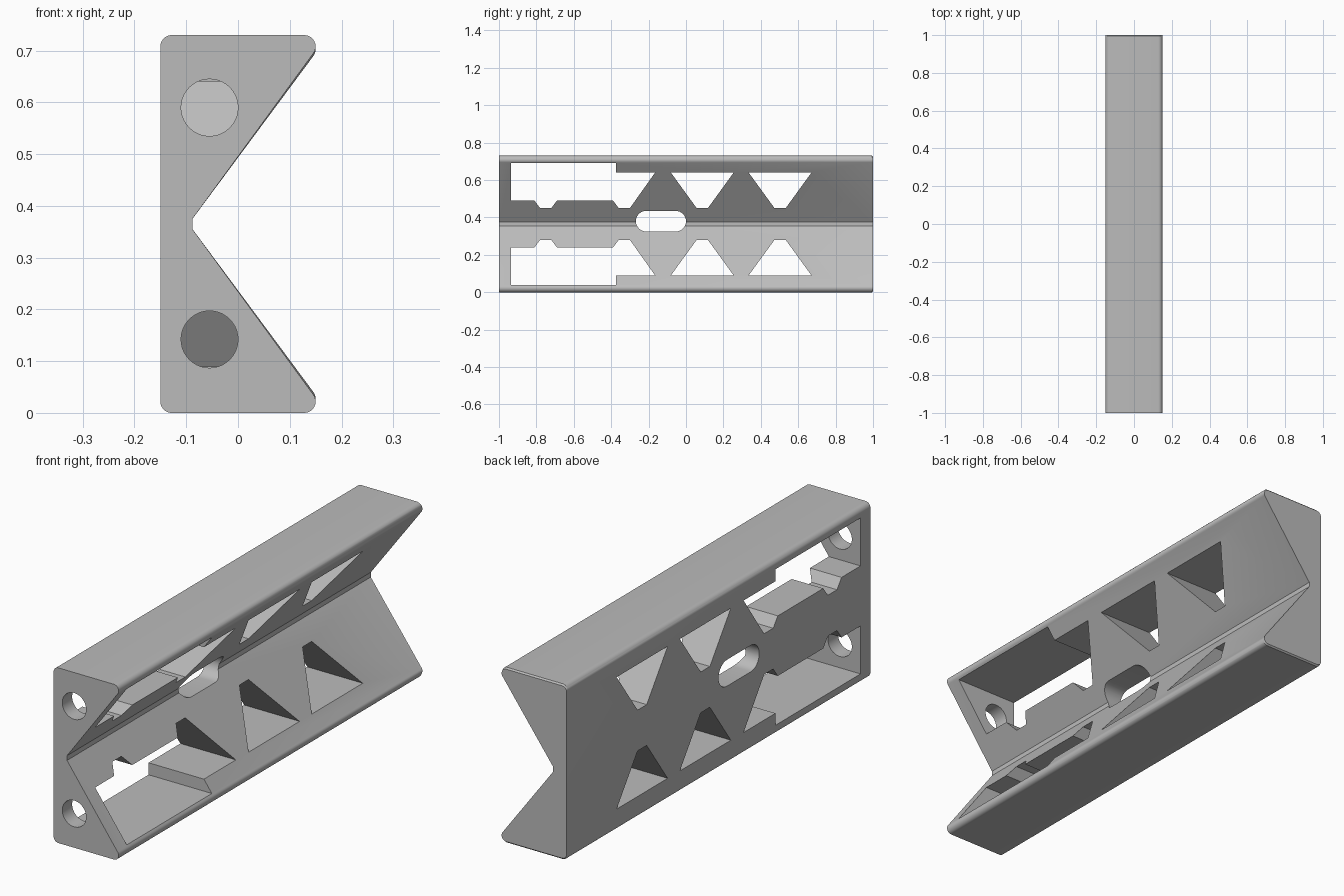
import bpy
import bmesh
from math import cos, sin, radians

HEIGHT, MID = 0.73, 0.365
old = bpy.data.objects.get("Cube")
if old:
    bpy.data.objects.remove(old, do_unlink=True)

grey = bpy.data.materials.new("neutral grey")
grey.use_nodes = True
grey.diffuse_color = (0.5, 0.5, 0.5, 1)
grey.node_tree.nodes["Principled BSDF"].inputs["Base Color"].default_value = (0.5, 0.5, 0.5, 1)


def arc(cx, cy, r, start, end, steps=10):
    angles = [radians(start + (end - start) * i / steps) for i in range(steps + 1)]
    return [(cx + r * cos(a), cy + r * sin(a)) for a in angles]


def mirrored(points):
    """Reflect an outline about the mid height, keeping its winding."""
    return [(a, HEIGHT - z) for a, z in reversed(points)]


def loft(name, rings):
    """Join matching rings of points into a closed solid."""
    bm = bmesh.new()
    rows = [[bm.verts.new(p) for p in ring] for ring in rings]
    n = len(rows[0])
    for a, b in zip(rows, rows[1:]):
        for i in range(n):
            j = (i + 1) % n
            bm.faces.new((a[i], a[j], b[j], b[i]))
    bm.faces.new(rows[0])
    bm.faces.new(rows[-1])
    bmesh.ops.recalc_face_normals(bm, faces=bm.faces)
    mesh = bpy.data.meshes.new(name)
    bm.to_mesh(mesh)
    bm.free()
    mesh.materials.append(grey)
    obj = bpy.data.objects.new(name, mesh)
    bpy.context.collection.objects.link(obj)
    return obj


def side_cutter(name, outline):
    return loft(name, [[(x, y, z) for y, z in outline] for x in (-0.3, 0.3)])


# Notched bar with rounded long edges and a slight chamfer at the back end
upper = [(-0.088, 0.375)] + arc(0.128, 0.708, 0.022, -36, 90) + arc(-0.128, 0.708, 0.022, 90, 180)
profile = upper + mirrored(upper)
sections = [(-1, 1), (0.994, 1), (1, 0.984)]
bar = loft("notched_bar", [[(x, y, MID + (z - MID) * s) for x, z in profile]
                           for y, s in sections])

# Stepped pocket and two tapered windows, repeated above and below the notch
pocket = [(-0.935, 0.69), (-0.375, 0.69), (-0.375, 0.64), (-0.165, 0.64),
          (-0.30, 0.45), (-0.36, 0.45), (-0.39, 0.49), (-0.69, 0.49),
          (-0.72, 0.45), (-0.78, 0.45), (-0.81, 0.49), (-0.935, 0.49)]
openings = {"pocket": pocket}
for label, y in (("middle_window", 0.087), ("rear_window", 0.503)):
    openings[label] = [(y - 0.168, 0.64), (y + 0.168, 0.64), (y + 0.03, 0.45), (y - 0.03, 0.45)]

cutters = []
for label, outline in openings.items():
    cutters.append(side_cutter("upper_" + label + "_cutter", outline))
    cutters.append(side_cutter("lower_" + label + "_cutter", mirrored(outline)))

# Central rounded slot
slot = arc(-0.055, 0.38, 0.055, -90, 90, 16) + arc(-0.213, 0.38, 0.055, 90, 270, 16)
cutters.append(side_cutter("centre_slot_cutter", slot))

# Round holes from the front end into the pockets
for label, z in (("upper", 0.59), ("lower", 0.142)):
    circle = arc(-0.055, z, 0.055, 0, 360, 40)[:-1]
    cutters.append(loft(label + "_end_hole_cutter",
                        [[(x, y, h) for x, h in circle] for y in (-1.1, -0.9)]))

# Apply all cuts, then remove the helpers
bpy.context.view_layer.objects.active = bar
for cutter in cutters:
    cutter.hide_render = True
    cut = bar.modifiers.new("cut", "BOOLEAN")
    cut.operation = "DIFFERENCE"
    cut.solver = "EXACT"
    cut.object = cutter
    bpy.ops.object.modifier_apply(modifier=cut.name)
    bpy.data.objects.remove(cutter, do_unlink=True)

bpy.ops.object.select_all(action="DESELECT")
bar.select_set(True)
bpy.ops.object.shade_smooth_by_angle(angle=radians(25))
